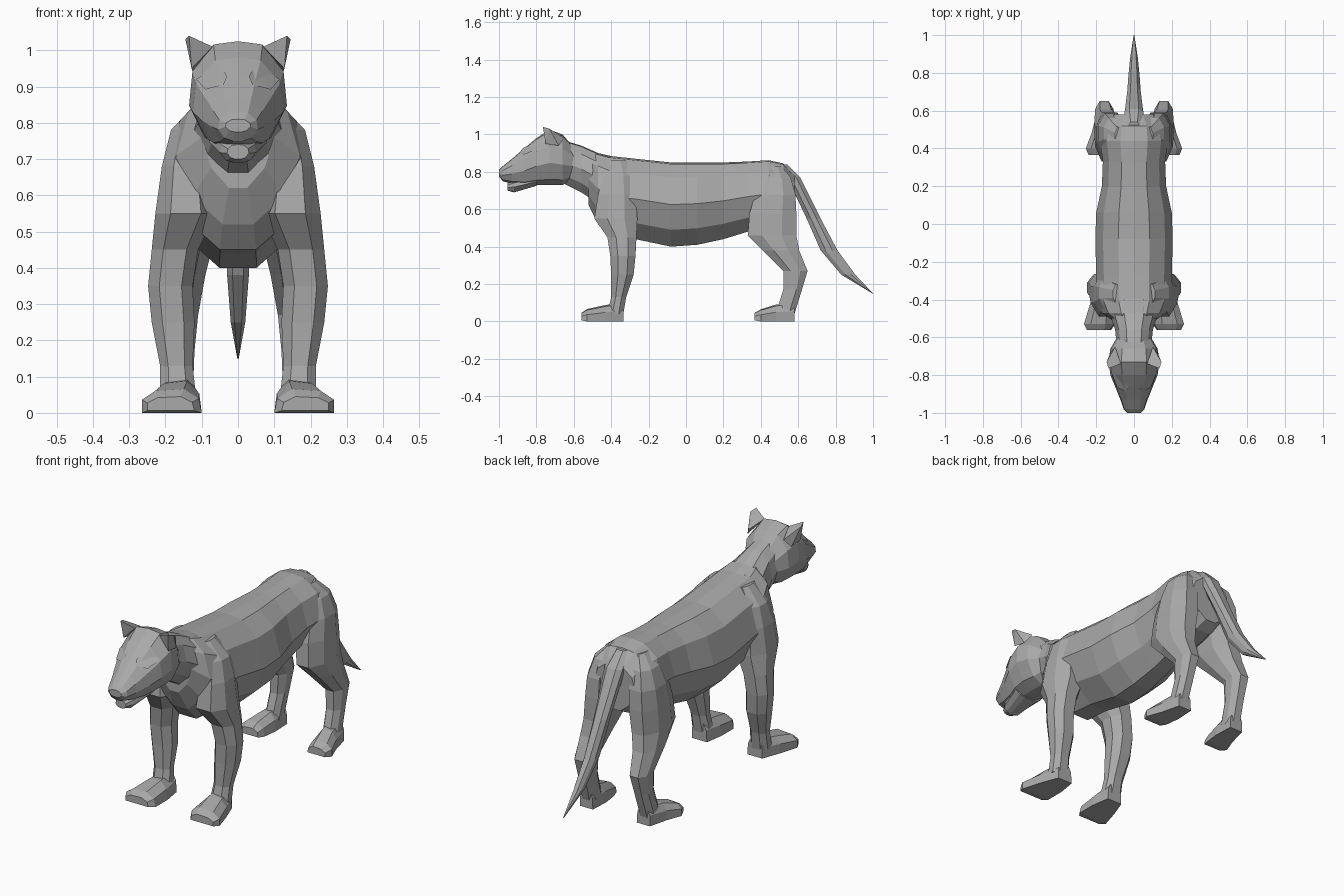
import bpy
import bmesh

if "Cube" in bpy.data.objects:
    bpy.data.objects.remove(bpy.data.objects["Cube"], do_unlink=True)

# Single flat grey for the whole animal
grey = bpy.data.materials.new("plain_grey")
grey.use_nodes = True
colour = (.4, .4, .4, 1)
grey.diffuse_color = colour
grey.node_tree.nodes["Principled BSDF"].inputs["Base Color"].default_value = colour


def finish(name, bm, mirrored):
    """Turn a bmesh into a flat-shaded object, optionally mirrored across x."""
    bmesh.ops.recalc_face_normals(bm, faces=bm.faces[:])
    mesh = bpy.data.meshes.new(name)
    bm.to_mesh(mesh)
    bm.free()
    mesh.materials.append(grey)
    part = bpy.data.objects.new(name, mesh)
    bpy.context.collection.objects.link(part)
    if mirrored:
        modifier = part.modifiers.new("Mirror", "MIRROR")
        modifier.use_mirror_merge = False
    return part


def loft(name, rings, mirrored=False):
    """Skin a list of equally sized point rings and cap both ends."""
    bm = bmesh.new()
    loops = [[bm.verts.new(point) for point in ring] for ring in rings]
    for lower, upper in zip(loops, loops[1:]):
        for i in range(len(lower)):
            j = (i + 1) % len(lower)
            bm.faces.new((lower[i], lower[j], upper[j], upper[i]))
    bm.faces.new(loops[0])
    bm.faces.new(loops[-1])
    return finish(name, bm, mirrored)


def hull(name, points):
    """Mirrored pair of small faceted lumps."""
    bm = bmesh.new()
    for point in points:
        bm.verts.new(point)
    result = bmesh.ops.convex_hull(bm, input=bm.verts[:])
    unused = [v for v in result["geom_interior"] if isinstance(v, bmesh.types.BMVert)]
    bmesh.ops.delete(bm, geom=unused, context="VERTS")
    return finish(name, bm, True)


def torso_ring(profile, y, top, bottom, width):
    """Symmetric upright section; the profile gives width and height fractions."""
    right = [(width * a, y, bottom + (top - bottom) * b) for a, b in profile]
    left = [(-x, y, z) for x, y, z in reversed(right) if x > 0]
    return right + left


OCTAGON = [(1, .4), (.5, 1), (-.5, 1), (-1, .4),
           (-1, -.4), (-.5, -1), (.5, -1), (1, -.4)]


def limb_ring(z, inner, outer, front, back):
    """Level eight-sided section of a limb."""
    cx, cy = (inner + outer) / 2, (front + back) / 2
    rx, ry = (outer - inner) / 2, (back - front) / 2
    return [(cx + rx * a, cy + ry * b, z) for a, b in OCTAGON]


PAW_PROFILE = [(0, 0), (1, 0), (1, .55), (.78, .92), (.3, 1), (.05, .6)]


def paw_ring(y, inner, outer, bottom, top):
    """Upright section of a paw with a flat sole."""
    return [(inner + (outer - inner) * a, y, bottom + (top - bottom) * b)
            for a, b in PAW_PROFILE]


TRUNK_PROFILE = [(0, 1), (.4, .98), (.8, .82), (1, .5), (.74, .2), (.25, 0)]
HEAD_PROFILE = [(0, 1), (.5, .97), (.93, .72), (1, .4), (.68, .1), (.25, 0)]

# Trunk: chest to rump
trunk = [
    (-.52, .9, .62, .1),
    (-.47, .9, .52, .17),
    (-.41, .885, .45, .2),
    (-.27, .87, .44, .2),
    (-.08, .85, .4, .205),
    (.06, .85, .41, .2),
    (.2, .85, .44, .17),
    (.33, .855, .48, .165),
    (.44, .862, .5, .18),
    (.52, .845, .52, .165),
    (.58, .78, .55, .12),
]
loft("trunk", [torso_ring(TRUNK_PROFILE, *row) for row in trunk])

# Neck: sunk into trunk and skull
neck = [
    (-.66, .97, .74, .09),
    (-.56, .94, .69, .1),
    (-.47, .9, .63, .13),
    (-.38, .88, .6, .12),
]
loft("neck", [torso_ring(TRUNK_PROFILE, *row) for row in neck])

# Head: skull tapering into the muzzle
head = [
    (-.6, .93, .76, .09),
    (-.66, 1, .73, .125),
    (-.73, 1.025, .73, .135),
    (-.8, .98, .73, .125),
    (-.86, .93, .725, .1),
    (-.93, .87, .735, .072),
    (-.98, .83, .75, .055),
    (-1, .81, .775, .035),
]
loft("head", [torso_ring(HEAD_PROFILE, *row) for row in head])

# Lower jaw
jaw = [
    (-.8, .78, .725, .08),
    (-.92, .76, .69, .05),
    (-.955, .74, .7, .03),
]
loft("lower_jaw", [torso_ring(HEAD_PROFILE, *row) for row in jaw])

# Ears and brow ridges
hull("ear", [
    (.135, -.765, 1.04), (.07, -.74, 1.01), (.128, -.75, .95),
    (.145, -.73, 1.03), (.1, -.65, .98), (.125, -.68, .94),
])
hull("brow", [
    (.03, -.87, .928), (.09, -.865, .892), (.115, -.8, .92),
    (.05, -.8, .965), (.04, -.89, .905),
])

# Front legs: shoulder blade down to the wrist
front_leg = [
    (.86, .06, .11, -.42, -.32),
    (.78, .08, .185, -.44, -.29),
    (.68, .08, .21, -.47, -.27),
    (.55, .06, .228, -.49, -.26),
    (.45, .11, .238, -.42, -.265),
    (.35, .125, .248, -.405, -.27),
    (.25, .12, .238, -.4, -.28),
    (.13, .125, .215, -.4, -.32),
    (.04, .115, .215, -.42, -.335),
]
loft("front_leg", [limb_ring(*row) for row in front_leg], True)

front_paw = [
    (-.335, .115, .2, 0, .1),
    (-.43, .1, .235, 0, .088),
    (-.53, .1, .265, 0, .066),
    (-.56, .12, .25, .006, .045),
]
loft("front_paw", [paw_ring(*row) for row in front_paw], True)

# Hind legs: haunch, hock and shank
hind_leg = [
    (.83, .05, .1, .42, .51),
    (.77, .05, .16, .4, .56),
    (.68, .05, .19, .37, .585),
    (.58, .05, .2, .34, .59),
    (.46, .07, .205, .33, .59),
    (.38, .09, .21, .41, .605),
    (.27, .11, .205, .52, .65),
    (.17, .12, .2, .52, .62),
    (.04, .125, .205, .48, .58),
]
loft("hind_leg", [limb_ring(*row) for row in hind_leg], True)

hind_paw = [
    (.58, .125, .2, 0, .1),
    (.48, .12, .225, 0, .09),
    (.4, .13, .255, 0, .065),
    (.365, .14, .24, .006, .045),
]
loft("hind_paw", [paw_ring(*row) for row in hind_paw], True)

# Tail: tapering to a point behind the body
tail = [
    (.84, -.035, .035, .44, .54),
    (.77, -.05, .05, .54, .61),
    (.55, -.036, .036, .645, .72),
    (.38, -.03, .03, .72, .81),
    (.25, -.02, .02, .83, .905),
    (.15, -.002, .002, .996, 1),
]
loft("tail", [limb_ring(*row) for row in tail])
